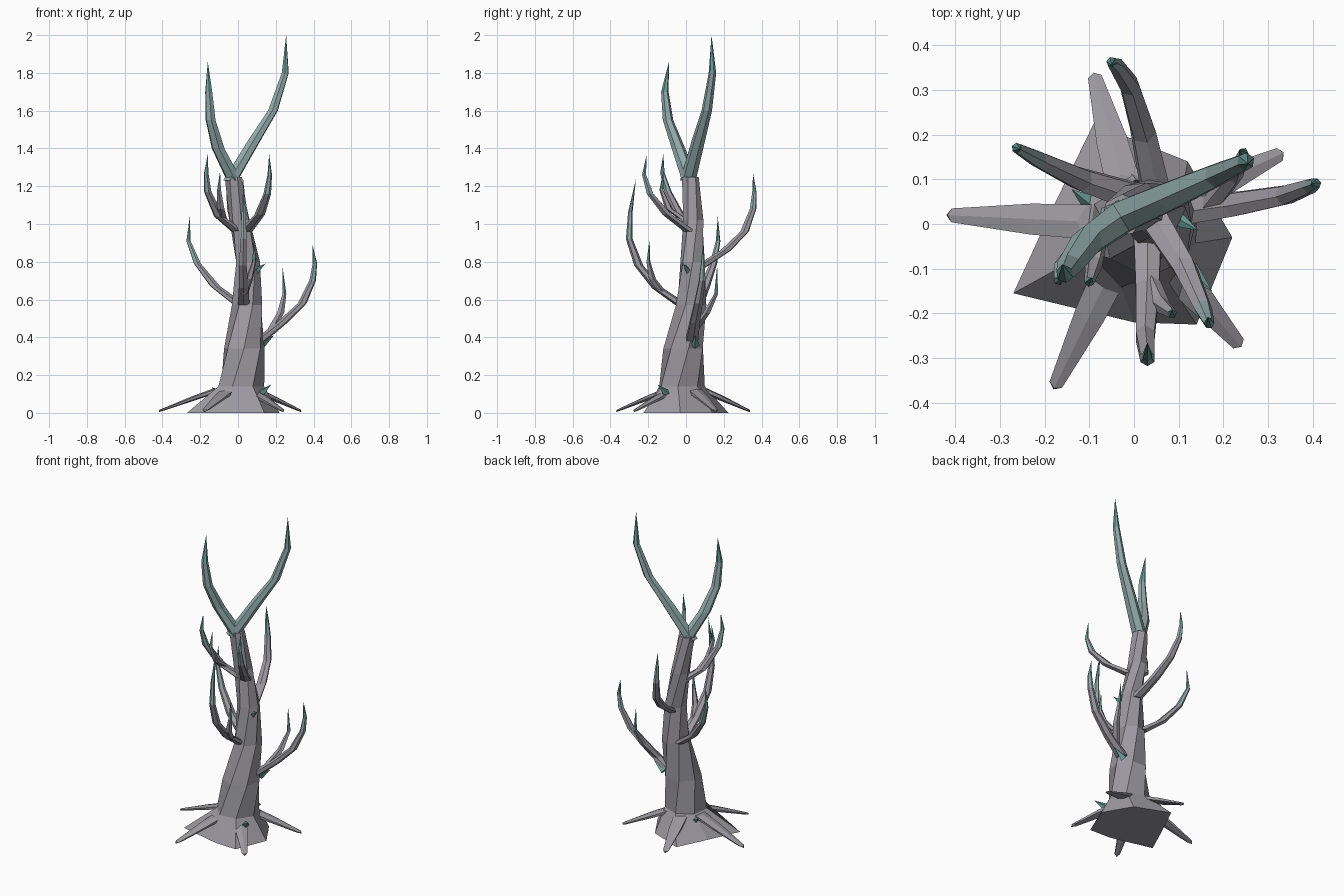
import bpy, math
from mathutils import Vector

if "Cube" in bpy.data.objects:
    bpy.data.objects.remove(bpy.data.objects["Cube"])

def mat(name, c):
    m = bpy.data.materials.new(name)
    m.diffuse_color = (*c, 1)
    m.use_nodes = True
    m.node_tree.nodes["Principled BSDF"].inputs["Base Color"].default_value = m.diffuse_color
    return m

BARK = mat("bark", (0.33, 0.32, 0.35))
PALE = mat("pale_teal", (0.30, 0.42, 0.42))
TEAL = mat("teal_tip", (0.16, 0.36, 0.33))

def make(name, verts, faces, mats, idx):
    me = bpy.data.meshes.new(name)
    me.from_pydata([tuple(v) for v in verts], [], faces)
    for m in mats:
        me.materials.append(m)
    me.polygons.foreach_set("material_index", idx)
    me.update()
    ob = bpy.data.objects.new(name, me)
    bpy.context.collection.objects.link(ob)
    return ob

def bridge(rings, n):
    return [(r * n + i, r * n + (i + 1) % n, (r + 1) * n + (i + 1) % n, (r + 1) * n + i)
            for r in range(rings - 1) for i in range(n)]

def limb(name, path, radii, cols, n=6, flat=True):
    """Tapered tube ending in a point. Flat limbs keep every ring level, so they thin out sideways."""
    pts = [Vector(p) for p in path]
    d = pts[-1] - pts[0]
    axis = Vector((0, 0, 1 if d.z > 0 else -1)) if flat else d.normalized()
    u = axis.cross(Vector((d.y, -d.x, 0.01))).normalized()
    w = axis.cross(u)
    verts = [p + (u * math.cos(a) + w * math.sin(a)) * r
             for p, r in zip(pts[:-1], radii) for a in (math.tau * i / n for i in range(n))]
    rings = len(pts) - 1
    faces = bridge(rings, n)
    idx = [cols[f // n] for f in range(len(faces))]
    tip = len(verts)
    verts.append(pts[-1])
    b = (rings - 1) * n
    faces += [(b + i, b + (i + 1) % n, tip) for i in range(n)]
    idx += [cols[rings - 1]] * n
    faces.append(tuple(reversed(range(n))))
    idx.append(cols[0])
    return make(name, verts, faces, [BARK, PALE, TEAL], idx)

# trunk: flared irregular foot, then twisting seven-sided rings
N = 7
foot = [(.22, -.03), (.12, .14), (-.09, .225), (-.18, .04), (-.27, -.155), (0, -.22), (.14, -.225)]
verts = [(x, y, 0) for x, y in foot]
rings = [(.015, -.025, .14, .125), (.033, -.01, .34, .11), (.05, .025, .57, .083),
         (.05, .035, .8, .066), (.01, .04, 1.02, .055), (-.025, .02, 1.25, .047)]
for k, (x, y, z, r) in enumerate(rings):
    for i in range(N):
        a = math.radians(-8 + 20 * k) + math.tau * i / N
        verts.append((x + r * math.cos(a), y + r * math.sin(a), z))
faces = bridge(7, N) + [tuple(reversed(range(N))), tuple(range(6 * N, 7 * N))]
make("trunk", verts, faces, [BARK], [0] * len(faces))

# forked crown
crown = [.042, .036, .028, .02, .01]
limb("crown_right", [(-.04, .01, 1.23), (.085, .065, 1.44), (.185, .11, 1.6),
                     (.25, .14, 1.8), (.255, .135, 2)], crown, [1, 1, 1, 2])
limb("crown_left", [(-.02, .02, 1.23), (-.105, -.04, 1.4), (-.145, -.095, 1.55),
                    (-.155, -.112, 1.7), (-.16, -.09, 1.86)], crown, [1, 1, 1, 2])

# upswept side branches
branches = {
    "branch_right": [(.11, .03, .38), (.23, .045, .475), (.34, .065, .58), (.395, .085, .7),
                     (.407, .09, .79), (.395, .09, .89)],
    "branch_left": [(0, .06, .58), (-.12, .1, .67), (-.215, .145, .79), (-.262, .17, .91),
                    (-.255, .168, 1.04)],
    "branch_back": [(.05, .07, .77), (.02, .21, .86), (-.01, .31, .96), (-.04, .355, 1.08),
                    (-.05, .362, 1.17), (-.05, .355, 1.27)],
    "branch_front": [(.03, -.02, .57), (.03, -.15, .66), (.025, -.25, .78), (.03, -.3, .92),
                     (.03, -.295, 1.06), (.03, -.265, 1.24)],
    "branch_upper_right": [(.04, .02, .96), (.115, -.1, 1.05), (.155, -.19, 1.16),
                           (.168, -.222, 1.26), (.165, -.208, 1.37)],
    "branch_upper_left": [(0, .03, .96), (-.1, -.03, 1.04), (-.16, -.095, 1.17),
                          (-.168, -.125, 1.27), (-.16, -.12, 1.37)],
}
for name, path in branches.items():
    s = len(path) - 1
    rad = [.036 - .024 * k / (s - 1) for k in range(s)]
    limb(name, path, rad, [0] * (s - 2) + [1, 2])

# small twigs growing from the branches
twigs = {
    "twig_right": [(.17, .04, .43), (.225, .11, .53), (.245, .16, .63), (.235, .165, .78)],
    "twig_front": [(.03, -.12, .63), (.06, -.18, .71), (.085, -.2, .8), (.085, -.193, .92)],
    "twig_left": [(-.08, -.02, 1.03), (-.09, -.09, 1.08), (-.1, -.13, 1.18), (-.095, -.12, 1.28)],
}
for name, path in twigs.items():
    limb(name, path, [.024, .02, .011], [0, 0, 2], 5)

# spreading flattened roots
for i, (x, y) in enumerate([(-.42, .02), (-.09, .338), (.335, .16), (.24, -.275), (-.18, -.37)]):
    d = Vector((x, y, 0))
    limb(f"root_{i + 1}", [d * .2 + Vector((0, 0, .13)), d * .5 + Vector((0, 0, .085)),
                           d * .95 + Vector((0, 0, .016)), d + Vector((0, 0, .004))],
         [.045, .04, .018], [0, 0, 0])

# teal thorns
thorns = [((.12, -.1, .1), (.175, -.15, .15)), ((-.09, .04, .1), (-.14, .078, .135)),
          ((.08, .02, .74), (.145, -.015, .79)), ((.12, .05, .36), (.19, .05, .41))]
for i, (a, b) in enumerate(thorns):
    limb(f"thorn_{i + 1}", [a, b], [.024], [2], 4, flat=False)
